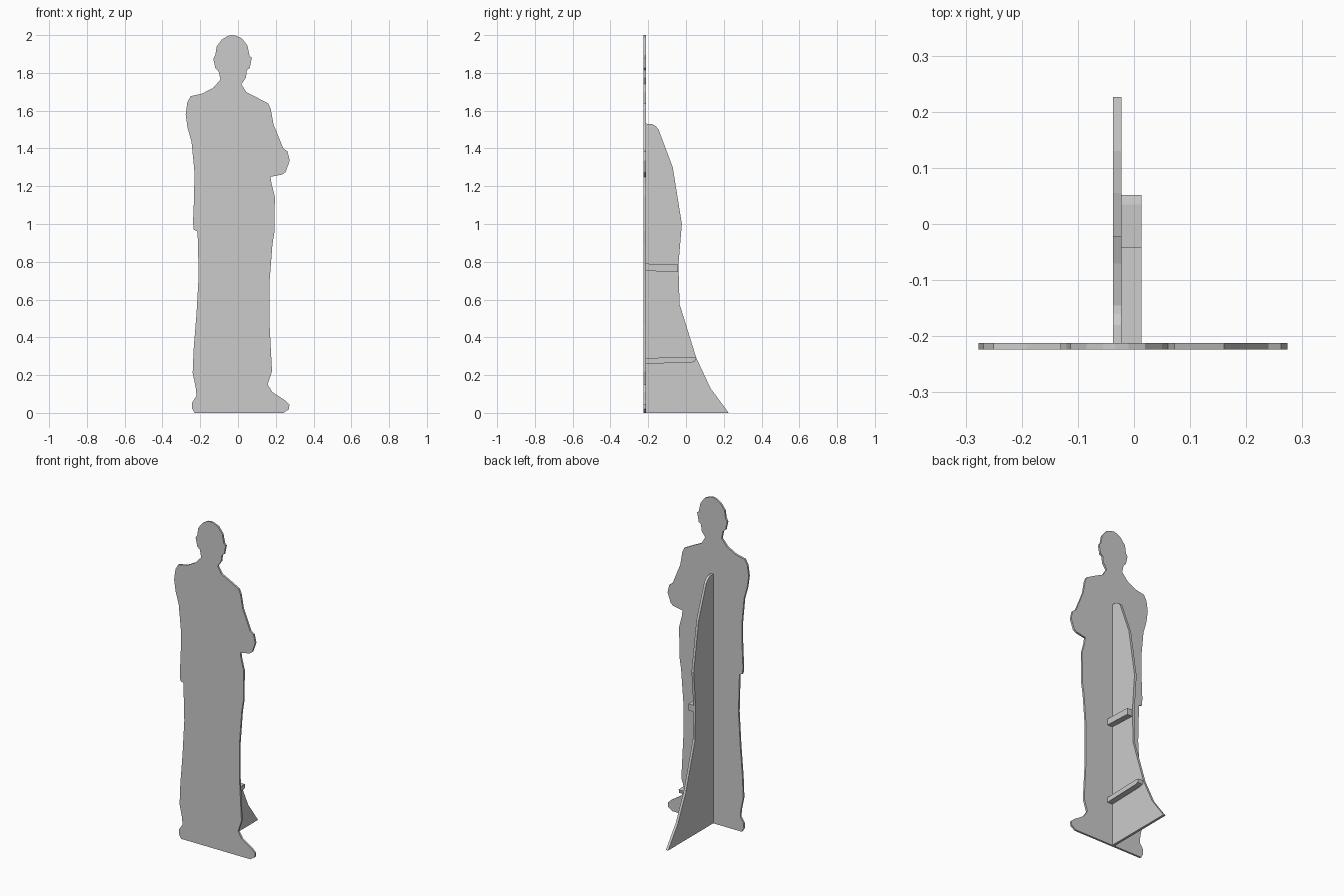
import bpy, bmesh
from mathutils import Vector


def extrude_profile(name, pts, place, depth):
    """Fill a closed outline and extrude it by the depth vector."""
    bm = bmesh.new()
    face = bm.faces.new([bm.verts.new(place(a, b)) for a, b in pts])
    res = bmesh.ops.extrude_face_region(bm, geom=[face], use_keep_orig=True)
    moved = [v for v in res["geom"] if isinstance(v, bmesh.types.BMVert)]
    bmesh.ops.translate(bm, verts=moved, vec=Vector(depth))
    bmesh.ops.recalc_face_normals(bm, faces=bm.faces[:])
    mesh = bpy.data.meshes.new(name)
    bm.to_mesh(mesh)
    bm.free()
    obj = bpy.data.objects.new(name, mesh)
    bpy.context.collection.objects.link(obj)
    return obj


FRONT, BACK = -0.224, -0.212      # panel faces in y
FIN_L, FIN_R = -0.037, -0.022     # fin faces in x
BAR_R = 0.013

# Standing figure outline (x, z): left edge upward, then right edge downward
left_edge = [
    (-.23, 0), (-.244, .025), (-.243, .055), (-.22, .09), (-.224, .135), (-.24, .21),
    (-.235, .335), (-.22, .52), (-.208, .73), (-.214, .96), (-.235, .97),
    (-.238, 1.01), (-.232, 1.155), (-.231, 1.28), (-.246, 1.435),
    (-.267, 1.51), (-.277, 1.58), (-.268, 1.645), (-.25, 1.677),
    (-.19, 1.69), (-.13, 1.722), (-.093, 1.765), (-.103, 1.81),
    (-.12, 1.825), (-.131, 1.875), (-.12, 1.895), (-.113, 1.94),
    (-.085, 1.977), (-.055, 1.995), (-.034, 2.0)]
right_edge = [
    (-.01, 1.996), (.02, 1.983), (.05, 1.945), (.061, 1.89), (.073, 1.88), (.062, 1.825),
    (.047, 1.815), (.042, 1.775), (.018, 1.74), (.045, 1.697),
    (.103, 1.668), (.16, 1.638), (.173, 1.61), (.188, 1.527), (.203, 1.49),
    (.24, 1.4), (.262, 1.385), (.274, 1.335), (.252, 1.275), (.235, 1.262),
    (.172, 1.25), (.177, 1.215), (.195, 1.145), (.193, .96), (.182, .89),
    (.167, .695), (.167, .47), (.18, .22), (.157, .15), (.182, .11),
    (.25, .066), (.272, .045), (.27, .02), (.24, 0)]
extrude_profile("figure_panel", left_edge + right_edge,
                lambda x, z: (x, FRONT, z), (0, BACK - FRONT, 0))

# Rear support fin (y, z)
fin = [
    (BACK, 0), (.226, 0), (.13, .13), (.055, .29), (-.034, .575),
    (-.04, .785), (-.022, 1.0), (-.07, 1.3), (-.145, 1.5),
    (-.16, 1.518), (-.18, 1.529), (BACK, 1.531)]
extrude_profile("support_fin", fin,
                lambda y, z: (FIN_L, y, z), (FIN_R - FIN_L, 0, 0))

# Two small brace bars on the side of the fin (y, z)
braces = {
    "upper_brace": [(BACK, .752), (-.042, .745), (-.042, .785), (BACK, .79)],
    "lower_brace": [(BACK, .26), (.03, .267), (.048, .273), (.052, .294),
                    (.035, .297), (BACK, .29)],
}
for name, pts in braces.items():
    extrude_profile(name, pts, lambda y, z: (FIN_R, y, z), (BAR_R - FIN_R, 0, 0))
